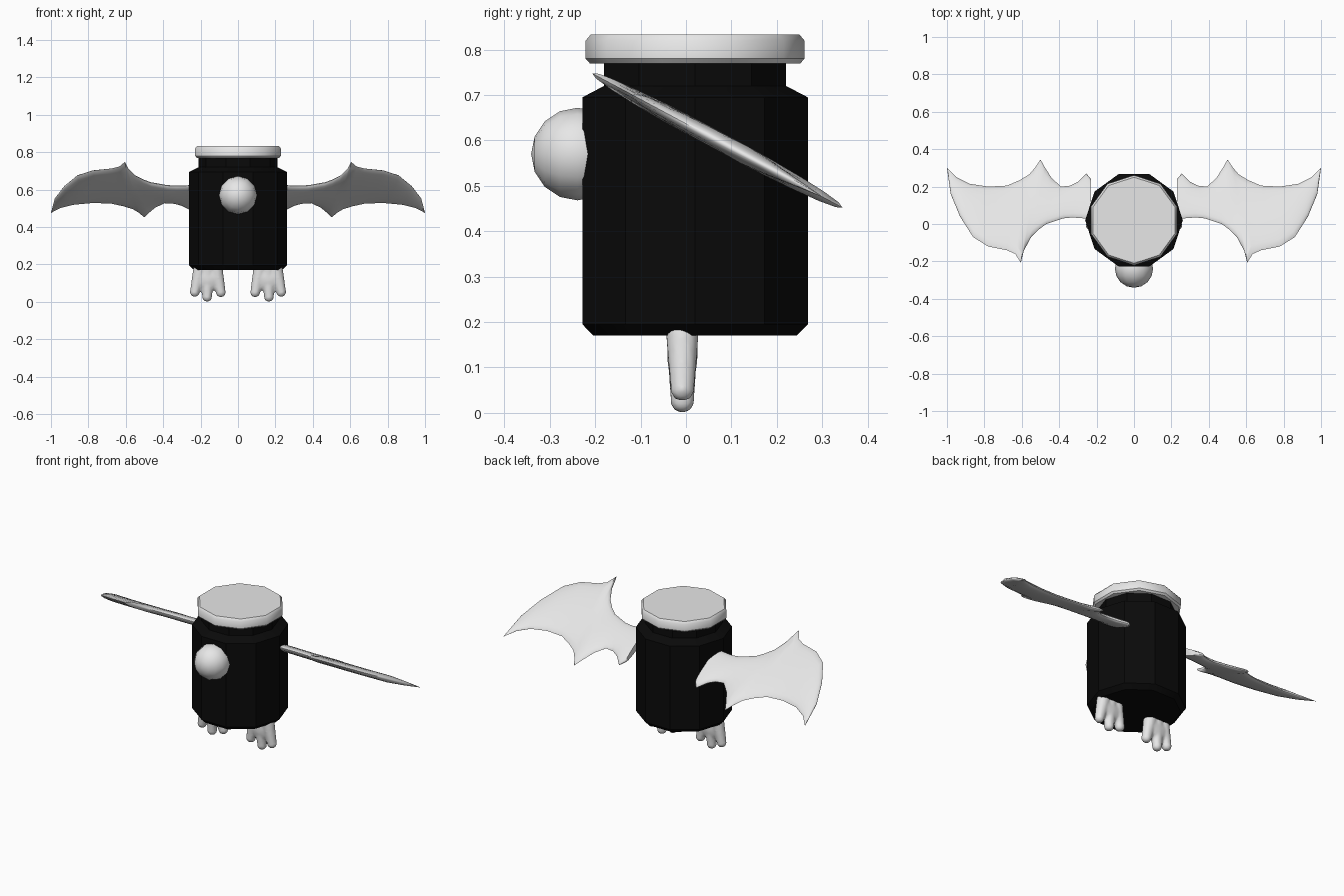
import bpy, bmesh, math
from mathutils import Vector, Matrix

if "Cube" in bpy.data.objects:
    bpy.data.objects.remove(bpy.data.objects["Cube"])


def make_material(name, rgb):
    m = bpy.data.materials.new(name)
    m.diffuse_color = (*rgb, 1)
    m.use_nodes = True
    m.node_tree.nodes["Principled BSDF"].inputs["Base Color"].default_value = m.diffuse_color
    return m


BLACK = make_material("black", (0.003, 0.003, 0.003))
PALE = make_material("pale_grey", (0.8, 0.8, 0.8))


def finish(bm, name, mat, smooth_angle=None):
    bmesh.ops.recalc_face_normals(bm, faces=bm.faces)
    me = bpy.data.meshes.new(name)
    bm.to_mesh(me)
    bm.free()
    me.materials.append(mat)
    ob = bpy.data.objects.new(name, me)
    bpy.context.collection.objects.link(ob)
    if smooth_angle:
        bpy.ops.object.select_all(action='DESELECT')
        ob.select_set(True)
        bpy.context.view_layer.objects.active = ob
        bpy.ops.object.shade_smooth_by_angle(angle=math.radians(smooth_angle))
    return ob


def skin(bm, rings):
    """Join closed rings of points and cap both ends."""
    vs = [[bm.verts.new(p) for p in r] for r in rings]
    n = len(vs[0])
    for a, b in zip(vs, vs[1:]):
        for i in range(n):
            j = (i + 1) % n
            bm.faces.new((a[i], a[j], b[j], b[i]))
    bm.faces.new(vs[0])
    bm.faces.new(vs[-1])


def lathe(name, profile, turn, mat, smooth_angle):
    """Ten-sided turned shape around the jar axis."""
    bm = bmesh.new()
    skin(bm, [[(r * math.cos(turn + i * math.tau / 10),
                0.02 + r * math.sin(turn + i * math.tau / 10), z)
               for i in range(10)] for r, z in profile])
    return finish(bm, name, mat, smooth_angle)


# Jar body with bevelled base, shoulder and neck
lathe("jar_body", [(0.235, 0.17), (0.261, 0.195), (0.261, 0.695),
                   (0.211, 0.72), (0.211, 0.78)], 0, BLACK, 30)

# Lid
lathe("lid", [(0.232, 0.77), (0.241, 0.78), (0.241, 0.82), (0.23, 0.833)],
      math.radians(18), PALE, 40)

# Round nose, pole facing forward
bm = bmesh.new()
bmesh.ops.create_uvsphere(bm, u_segments=12, v_segments=8, radius=0.102,
                          matrix=Matrix.Translation((0, -0.239, 0.57))
                          @ Matrix.Rotation(math.pi / 2, 4, 'X'))
finish(bm, "nose", PALE, 60)

# Wing outline seen from above: front edge and back edge, root to tip
FRONT = [(.23, .03), (.265, .03), (.33, .035), (.38, .03), (.47, 0), (.51, -.03),
         (.55, -.07), (.59, -.145), (.605, -.207), (.635, -.16), (.68, -.14),
         (.78, -.12), (.86, -.07), (.93, .04), (.98, .16), (1, .30)]
BACK = [(.23, .24), (.255, .27), (.30, .225), (.34, .205), (.39, .20), (.44, .245),
        (.475, .30), (.50, .345), (.53, .30), (.56, .265), (.61, .235),
        (.68, .205), (.78, .20), (.88, .215), (.95, .25), (1, .302)]
SLOPE = 0.536
NORMAL = Vector((0, SLOPE, 1)).normalized()


def wing(name, side):
    bm = bmesh.new()
    rings = []
    steps = 10
    for f, b in zip(FRONT, BACK):
        f, b = Vector(f), Vector(b)
        half = min(0.02, 0.12 * (b - f).length)
        top, low = [], []
        for k in range(steps + 1):
            v = (1 - math.cos(math.pi * k / steps)) / 2
            p = f.lerp(b, v)
            c = Vector((p.x, p.y, 0.637 - SLOPE * p.y))
            o = NORMAL * half * math.sqrt(max(0, 4 * v * (1 - v)))
            top.append(c + o)
            low.append(c - o)
        ring = top + low[-2:0:-1]
        rings.append([(side * p.x, p.y, p.z) for p in ring])
    skin(bm, rings)
    bmesh.ops.remove_doubles(bm, verts=bm.verts, dist=0.0003)
    finish(bm, name, PALE, 60)


def foot(name, side):
    bm = bmesh.new()

    def blob(x, z, rx, ry, rz):
        bmesh.ops.create_uvsphere(
            bm, u_segments=16, v_segments=10, radius=1,
            matrix=Matrix.Translation((side * x, -0.008, z))
            @ Matrix.Diagonal((rx, ry, rz, 1)))

    # palm, then three toes made of overlapping balls
    blob(0.16, 0.13, 0.084, 0.034, 0.075)
    for x0, x1, tip in ((.118, .092, .024), (.16, .165, 0), (.203, .231, .026)):
        for i in range(9):
            t = i / 8
            r = 0.037 + (0.027 - 0.037) * t
            z = 0.175 + (tip + 0.027 - 0.175) * t
            blob(x0 + (x1 - x0) * t, z, r, r, r)
    ob = finish(bm, name, PALE)
    m = ob.modifiers.new("fuse", 'REMESH')
    m.mode = 'VOXEL'
    m.voxel_size = 0.008
    m.use_smooth_shade = True
    s = ob.modifiers.new("soften", 'SMOOTH')
    s.iterations = 2


for label, side in (("left", -1), ("right", 1)):
    wing(label + "_wing", side)
    foot(label + "_foot", side)
